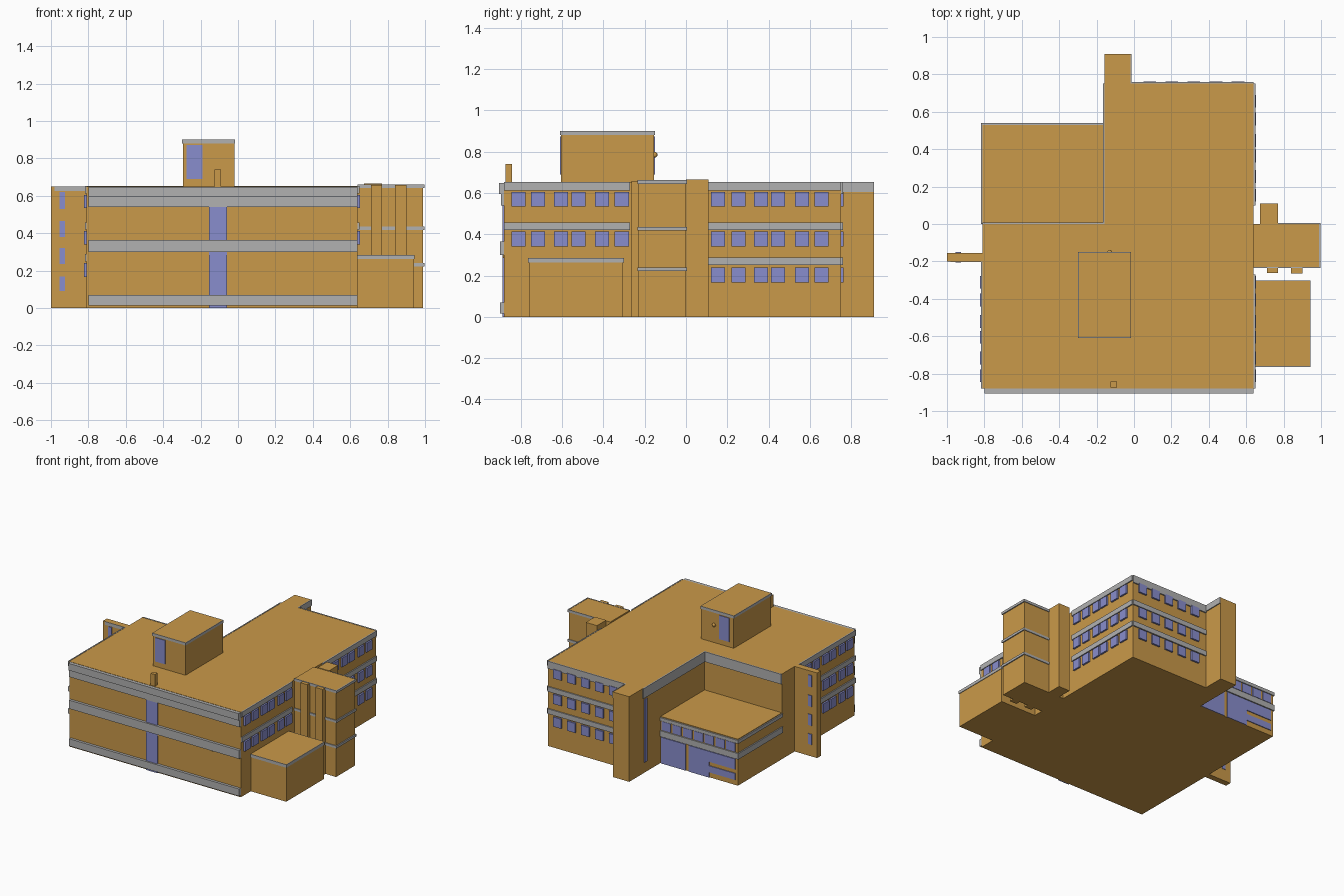
import bpy, bmesh, math

if "Cube" in bpy.data.objects:
    bpy.data.objects.remove(bpy.data.objects["Cube"])


def material(name, rgb):
    m = bpy.data.materials.new(name)
    m.diffuse_color = (*rgb, 1)
    m.use_nodes = True
    m.node_tree.nodes["Principled BSDF"].inputs["Base Color"].default_value = m.diffuse_color
    return m


BRICK = material("ochre wall", (0.59, 0.32, 0.067))
GREY = material("grey band", (0.44, 0.44, 0.44))
GLASS = material("blue glass", (0.25, 0.27, 0.61))


def finish(bm, name, mat):
    bmesh.ops.recalc_face_normals(bm, faces=bm.faces)
    me = bpy.data.meshes.new(name)
    bm.to_mesh(me)
    bm.free()
    me.materials.append(mat)
    ob = bpy.data.objects.new(name, me)
    bpy.context.collection.objects.link(ob)
    return ob


def boxes(name, mat, *items):
    """Axis-aligned boxes given as (x0, x1, y0, y1, z0, z1), joined in one object."""
    bm = bmesh.new()
    for x0, x1, y0, y1, z0, z1 in items:
        vs = bmesh.ops.create_cube(bm, size=1)["verts"]
        for v in vs:
            v.co = (x1 if v.co.x > 0 else x0,
                    y1 if v.co.y > 0 else y0,
                    z1 if v.co.z > 0 else z0)
    return finish(bm, name, mat)


def prism(name, mat, pts, z0, z1):
    """Vertical extrusion of a plan outline."""
    bm = bmesh.new()
    f = bm.faces.new([bm.verts.new((x, y, z0)) for x, y in pts])
    ext = bmesh.ops.extrude_face_region(bm, geom=[f])["geom"]
    for v in ext:
        if isinstance(v, bmesh.types.BMVert):
            v.co.z = z1
    return finish(bm, name, mat)


# plan limits
L, R, F, B = -0.81, 0.64, -0.88, 0.75
WX, WY = -0.157, 0.91          # inner wing wall, stair tower back
H, LOW = 0.65, 0.355
T = 0.009                      # plate thickness
ROWS = [(0.167, 0.24), (0.34, 0.413), (0.535, 0.605)]
BANDS = [(0.25, 0.288), (0.42, 0.457), (0.612, 0.652)]
W = 0.068                      # window width

# main building with back wing and stair tower
prism("main_building", BRICK,
      [(L, F), (R, F), (R, B), (-0.02, B), (-0.02, WY), (WX, WY), (WX, 0), (L, 0)], 0, H)
boxes("low_hall", BRICK, (L, WX, 0, 0.53, 0, LOW))

# long bands and centre glazing on the front
boxes("front_bands", GREY,
      (L + 0.01, R, -0.9, F, 0.015, 0.07),
      (L + 0.01, R, -0.9, F, 0.30, 0.365),
      (L + 0.01, R, -0.895, F, 0.54, 0.595),
      (L + 0.01, R, -0.905, F, 0.595, 0.648))
boxes("front_ledge", BRICK, (-0.7, -0.155, F - 0.007, F, 0.285, 0.3),
      (-0.06, 0.4, F - 0.007, F, 0.285, 0.3))
boxes("front_glass_strip", GLASS, (-0.155, -0.06, F - T, F, 0, 0.54))

# side windows: front group on both sides, back group on the right only
front_cols = [-0.845, -0.75, -0.64, -0.555, -0.44, -0.345]
back_cols = [0.12, 0.22, 0.33, 0.412, 0.527, 0.623]
P = 0.013
right_w = [(R, R + P, y, y + W, *z) for y in front_cols for z in ROWS[1:]]
right_w += [(R, R + P, y, y + W, *z) for y in back_cols for z in ROWS]
boxes("right_windows", GLASS, *right_w)
boxes("left_windows", GLASS,
      *[(L - P, L, y, y + W, *z) for y in front_cols for z in ROWS])
boxes("back_windows", GLASS,
      *[(0.05 + i * 0.118, 0.05 + i * 0.118 + W, B, B + P, *z) for i in range(5) for z in ROWS])

# grey bands around the sides and back
side = [(R, R + T, F, -0.27, *z) for z in BANDS[1:]]
side += [(R, R + T, 0.1, B, *z) for z in BANDS]
side += [(L - T, L, F, -0.2, *z) for z in BANDS]
side += [(-0.02, R, B, B + T, *z) for z in BANDS[:2]]
side += [(-0.02, R, B, B + T, 0.595, 0.652),
         (-0.02, -0.013, B, WY, 0.605, 0.652),
         (L, WX, 0, T, 0.575, 0.652),
         (WX - T, WX, 0, B, 0.575, 0.652)]
boxes("side_bands", GREY, *side)

# glazing and bands of the low hall, slit window of the tower
Y = 0.53
boxes("hall_bands", GREY,
      (L - T, WX, Y, Y + T, 0.325, 0.35), (L - T, WX, Y, Y + T, 0.205, 0.25),
      (L - T, L, 0, Y, 0.325, 0.35), (L - T, L, 0, Y, 0.205, 0.25))
hall = [(L + 0.02 + i * 0.091, L + 0.095 + i * 0.091, Y, Y + 0.006, 0.255, 0.322) for i in range(7)]
hall += [(-0.37, -0.165, Y, Y + 0.006, 0, 0.2),
         (-0.57, -0.395, Y, Y + 0.006, 0, 0.2),
         (-0.79, -0.57, Y, Y + 0.006, 0.12, 0.2),
         (-0.79, -0.57, Y, Y + 0.006, 0.04, 0.09)]
boxes("hall_glass", GLASS, *hall)
boxes("tower_slit", GLASS, (WX - 0.006, WX, 0.7, 0.73, 0.08, 0.56))

# left fin wall with narrow windows on both faces
boxes("fin_wall", BRICK, (-1, L, -0.2, -0.155, 0, H))
boxes("fin_cap", GREY, (-0.98, L, -0.203, -0.2, 0.625, H))
fin_z = [(0.09, 0.17), (0.235, 0.32), (0.38, 0.465), (0.53, 0.62)]
boxes("fin_windows", GLASS,
      *[(-0.955, -0.925, y, y + 0.005, *z) for y in (-0.205, -0.155) for z in fin_z])

# roof house with windows front and back, lamp and chimney
boxes("roof_house", BRICK, (-0.295, -0.02, -0.605, -0.155, H, 0.9))
boxes("roof_house_cap", GREY,
      (-0.299, -0.016, -0.609, -0.605, 0.88, 0.9), (-0.299, -0.016, -0.155, -0.151, 0.88, 0.9),
      (-0.299, -0.295, -0.605, -0.155, 0.88, 0.9), (-0.02, -0.016, -0.605, -0.155, 0.88, 0.9))
boxes("roof_house_windows", GLASS,
      (-0.275, -0.19, -0.61, -0.605, 0.69, 0.872), (-0.26, -0.175, -0.155, -0.15, 0.69, 0.872))
bm = bmesh.new()
bmesh.ops.create_uvsphere(bm, u_segments=12, v_segments=8, radius=0.014)
bmesh.ops.translate(bm, verts=bm.verts, vec=(-0.13, -0.152, 0.785))
finish(bm, "wall_lamp", BRICK)
boxes("chimney", BRICK, (-0.125, -0.09, -0.875, -0.842, H, 0.74))

# right annex
boxes("annex", BRICK, (R, 0.94, -0.76, -0.305, 0, 0.285))
boxes("annex_cap", GREY,
      (R, 0.944, -0.764, -0.76, 0.262, 0.285), (0.94, 0.944, -0.76, -0.305, 0.262, 0.285),
      (R, 0.944, -0.305, -0.301, 0.262, 0.285))

# right stair block with piers, ribs and thin bands
boxes("stair_block", BRICK, (R, 0.99, -0.23, 0, 0, 0.66))
boxes("stair_piers", BRICK,
      (0.71, 0.77, -0.262, -0.23, 0, 0.658), (0.84, 0.9, -0.265, -0.23, 0, 0.658),
      (0.675, 0.77, 0, 0.11, 0, 0.665))
boxes("stair_bands", GREY,
      *[b for z0, z1 in ((0.222, 0.24), (0.417, 0.435), (0.643, 0.662))
        for b in ((0.99, 0.998, -0.234, 0, z0, z1), (R, 0.998, -0.236, -0.23, z0, z1),
                  (0.77, 0.998, 0, 0.005, z0, z1))])
